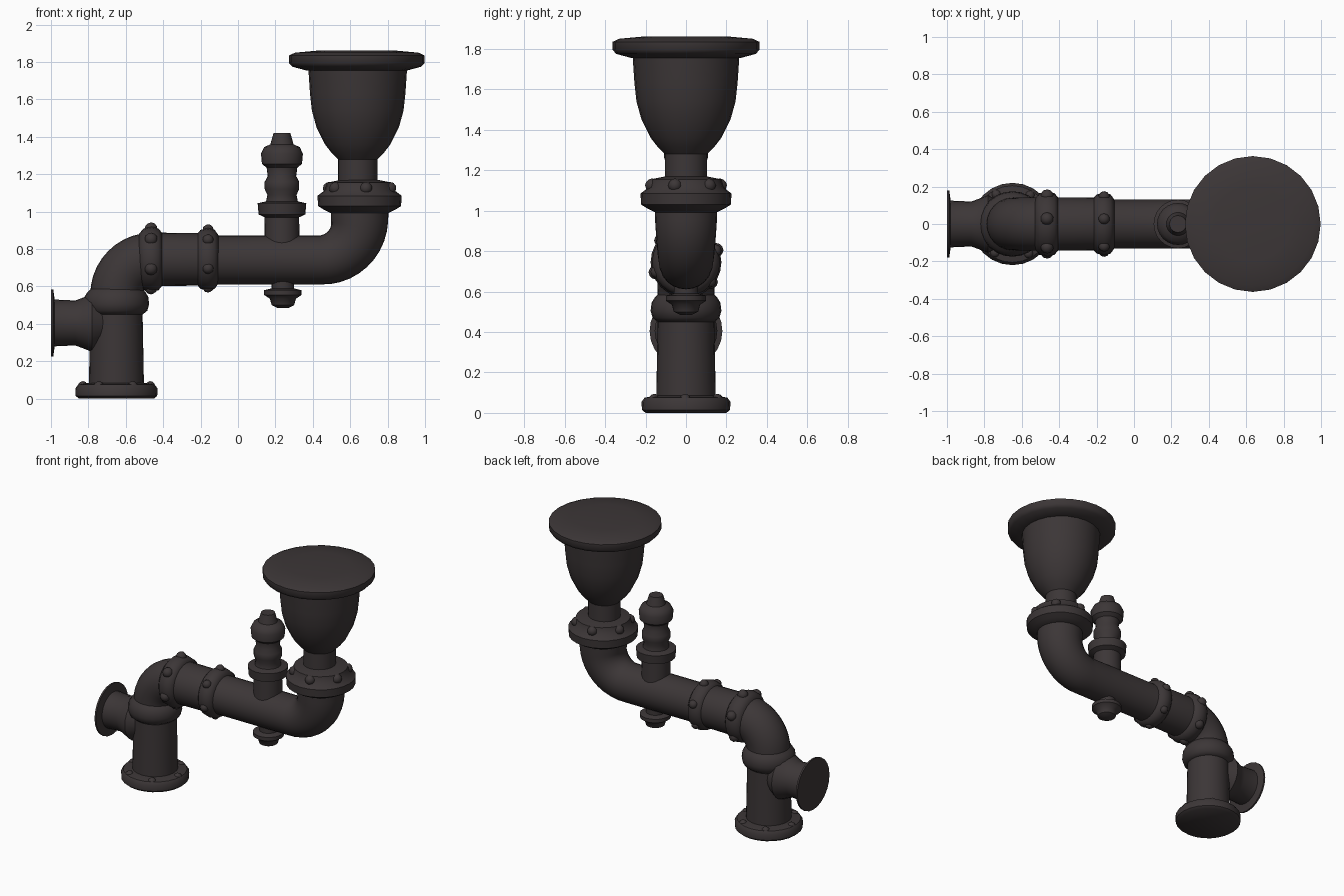
import bpy, bmesh, math
from mathutils import Vector

cube = bpy.data.objects.get("Cube")
if cube:
    bpy.data.objects.remove(cube, do_unlink=True)

iron = bpy.data.materials.new("dark iron")
iron.use_nodes = True
colour = (0.045, 0.037, 0.038, 1)
iron.diffuse_color = colour
iron.node_tree.nodes["Principled BSDF"].inputs["Base Color"].default_value = colour

SIDES = 24
X, Z = Vector((1, 0, 0)), Vector((0, 0, 1))


def skin_rings(name, rings):
    """Rings are (centre, radius, axis); bridge them and cap both ends."""
    bm = bmesh.new()
    loops = []
    for centre, radius, axis in rings:
        side = Vector((0, 1, 0))
        up = axis.cross(side)
        loops.append([bm.verts.new(centre + radius * (side * math.cos(a) + up * math.sin(a)))
                      for a in (math.tau * i / SIDES for i in range(SIDES))])
    for low, high in zip(loops, loops[1:]):
        for i in range(SIDES):
            j = (i + 1) % SIDES
            bm.faces.new((low[i], low[j], high[j], high[i]))
    bm.faces.new(loops[0])
    bm.faces.new(loops[-1])
    return finish(name, bm)


def finish(name, bm):
    bmesh.ops.recalc_face_normals(bm, faces=bm.faces)
    mesh = bpy.data.meshes.new(name)
    bm.to_mesh(mesh)
    bm.free()
    mesh.materials.append(iron)
    mesh.shade_smooth()
    mesh.set_sharp_from_angle(angle=math.radians(42))
    obj = bpy.data.objects.new(name, mesh)
    bpy.context.collection.objects.link(obj)
    return obj


def turned(name, origin, axis, profile):
    """Turn a (radius, distance along axis) profile."""
    origin = Vector(origin)
    return skin_rings(name, [(origin + axis * d, r, axis) for r, d in profile])


def lugs(name, origin, axis, ring_radius, size, count, phase=0.0):
    """Small rounded bolts spaced around an axis."""
    bm = bmesh.new()
    side = Vector((0, 1, 0))
    up = axis.cross(side)
    for i in range(count):
        a = phase + math.tau * i / count
        at = Vector(origin) + ring_radius * (side * math.cos(a) + up * math.sin(a))
        ball = bmesh.ops.create_icosphere(bm, subdivisions=2, radius=size)
        bmesh.ops.translate(bm, verts=ball["verts"], vec=at)
    return finish(name, bm)


def bend(corner, radius, start, end, r0, r1, steps=10):
    """Quarter-turn rings between two path directions."""
    centre = Vector(corner) - start * radius + end * radius
    rings = []
    for i in range(steps + 1):
        t = i / steps
        a = t * math.pi / 2
        centre_point = centre - end * radius * math.cos(a) + start * radius * math.sin(a)
        direction = start * math.cos(a) + end * math.sin(a)
        rings.append((centre_point, r0 + (r1 - r0) * t, direction))
    return rings


# Main pipe: up, across, up again
path = [(Vector((-0.65, 0, 0.03)), 0.148, Z), (Vector((-0.65, 0, 0.45)), 0.14, Z)]
path += bend((-0.65, 0, 0.745), 0.19, Z, X, 0.14, 0.143)
path += [(Vector((-0.16, 0, 0.745)), 0.14, X), (Vector((-0.1, 0, 0.742)), 0.131, X)]
path += bend((0.65, 0, 0.742), 0.21, X, Z, 0.131, 0.153)
path += [(Vector((0.65, 0, 1.05)), 0.155, Z)]
skin_rings("main_pipe", path)

# Base flange and its bolts
turned("base_flange", (-0.65, 0, 0), Z,
       [(0.2, 0), (0.218, 0.015), (0.22, 0.055), (0.205, 0.075), (0.15, 0.085)])
lugs("base_bolts", (-0.65, 0, 0.067), Z, 0.18, 0.027, 6, 0.5)

# Side branch with wall flange
turned("side_branch", (-1, 0, 0.405), X,
       [(0.18, 0), (0.18, 0.012), (0.125, 0.02), (0.12, 0.13), (0.135, 0.17), (0.155, 0.22), (0.12, 0.28)])

# Pipe collars
turned("lower_collar", (-0.65, 0, 0.45), Z,
       [(0.14, 0), (0.165, 0.02), (0.175, 0.055), (0.17, 0.095), (0.155, 0.12), (0.135, 0.14)])
turned("elbow_collar", (-0.53, 0, 0.745), X,
       [(0.135, 0), (0.165, 0.025), (0.175, 0.07), (0.165, 0.105), (0.14, 0.125)])
turned("middle_collar", (-0.22, 0, 0.745), X,
       [(0.135, 0), (0.158, 0.02), (0.168, 0.06), (0.158, 0.095), (0.13, 0.115)])
lugs("elbow_lugs", (-0.465, 0, 0.75), X, 0.16, 0.035, 6, 0.35)
lugs("middle_lugs", (-0.16, 0, 0.75), X, 0.155, 0.03, 6, 0.35)

# Valve stem rising from the pipe
turned("valve_stem", (0.235, 0, 0), Z,
       [(0.095, 0.75), (0.092, 0.97), (0.125, 0.985), (0.13, 1.045), (0.085, 1.055),
        (0.078, 1.09), (0.092, 1.12), (0.092, 1.16), (0.076, 1.19), (0.082, 1.235),
        (0.107, 1.255), (0.112, 1.31), (0.095, 1.345), (0.062, 1.36), (0.045, 1.42)])

# Drain plug under the pipe
turned("drain_plug", (0.24, 0, 0), Z,
       [(0.03, 0.485), (0.06, 0.5), (0.07, 0.535), (0.1, 0.555), (0.1, 0.58), (0.06, 0.59), (0.06, 0.68)])

# Large collar under the cup
turned("cup_collar", (0.65, 0, 0), Z,
       [(0.15, 0.99), (0.19, 1.01), (0.222, 1.03), (0.225, 1.085), (0.185, 1.115), (0.175, 1.155), (0.1, 1.17)])
lugs("cup_collar_lugs", (0.65, 0, 1.125), Z, 0.172, 0.034, 6, 0.2)

# Cup with wide lid
turned("cup", (0.64, 0, 0), Z,
       [(0.105, 1.1), (0.105, 1.28), (0.14, 1.315), (0.175, 1.36), (0.22, 1.45),
        (0.245, 1.54), (0.255, 1.63), (0.265, 1.78)])
turned("cup_lid", (0.635, 0, 0), Z,
       [(0.27, 1.755), (0.345, 1.775), (0.363, 1.795), (0.363, 1.835), (0.33, 1.85), (0.2, 1.862)])
